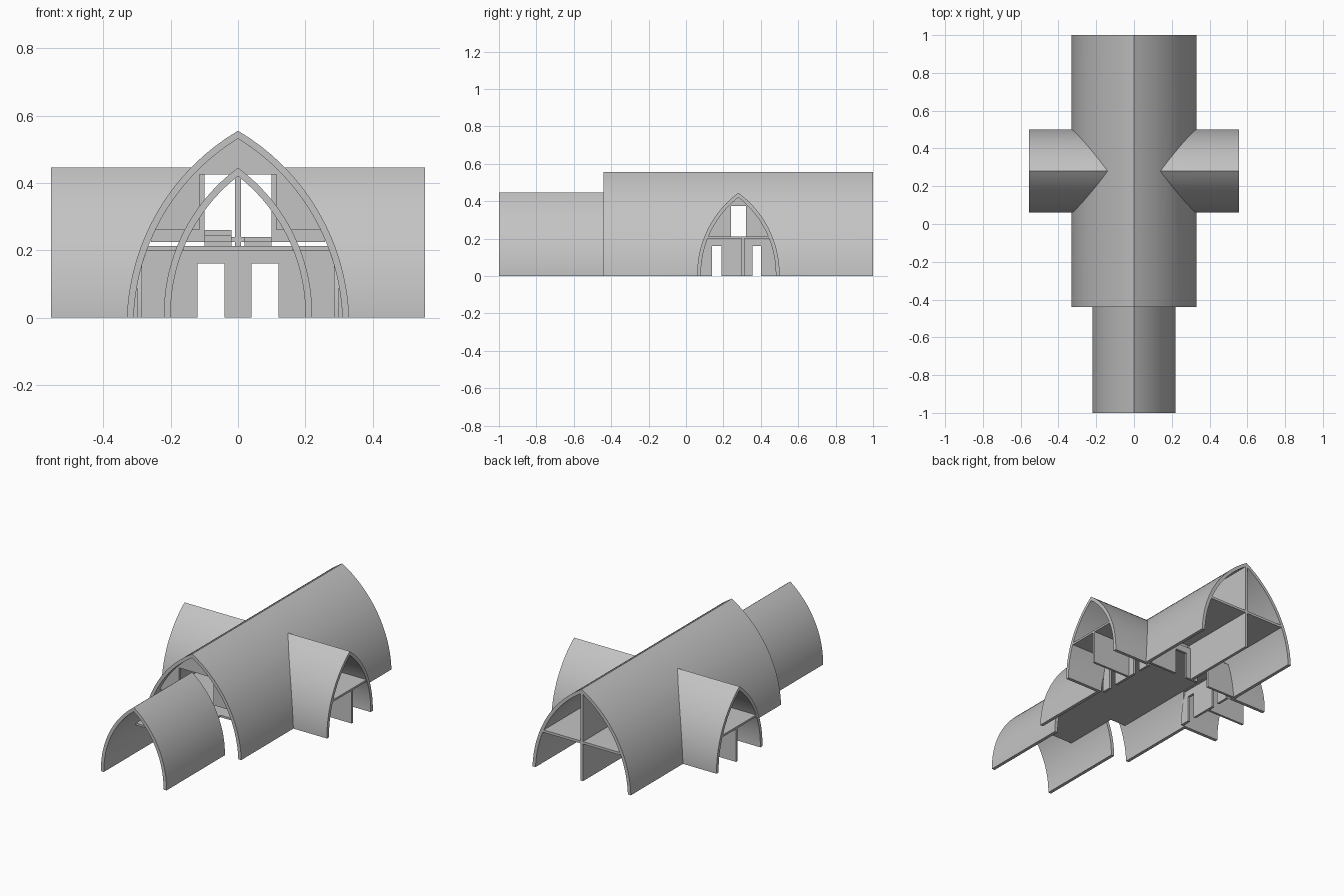
import bpy, bmesh, math
from mathutils import Matrix, Vector

if "Cube" in bpy.data.objects:
    bpy.data.objects.remove(bpy.data.objects["Cube"])

grey = bpy.data.materials.new("plain_grey")
grey.diffuse_color = (0.55, 0.55, 0.55, 1)
grey.use_nodes = True
grey.node_tree.nodes["Principled BSDF"].inputs["Base Color"].default_value = grey.diffuse_color

T = 0.02  # shell thickness
# pointed arch arcs: (centre offset, centre height, radius)
MAIN = (-0.341, -0.0234, 0.6714)
SMALL = (-0.32, 0.01, 0.5401)


def half_width(arch, z, inset=0.0):
    a, b, r = arch
    return a + math.sqrt(max((r - inset) ** 2 - (z - b) ** 2, 0))


def apex(arch, inset=0.0):
    a, b, r = arch
    return b + math.sqrt((r - inset) ** 2 - a * a)


def arch_points(arch, inset, z0=0.0, z1=None, n=24):
    """Closed outline of the arch between two heights, right base to left base."""
    top = apex(arch, inset)
    z1 = top if z1 is None else z1
    zs = [z0 + (z1 - z0) * i / n for i in range(n + 1)]
    right = [(half_width(arch, z, inset), z) for z in zs]
    left = [(-x, z) for x, z in reversed(right)]
    if abs(z1 - top) < 1e-6:
        right[-1] = (0, top)
        left = left[1:]
    return right + left


def prism(name, pts, d0, d1, side=False, centre=0.0):
    """Extrude an outline along y, or along x when side is set."""
    bm = bmesh.new()

    def place(u, z, d):
        return (d, centre + u, z) if side else (centre + u, d, z)
    rings = [[bm.verts.new(place(u, z, d)) for u, z in pts] for d in (d0, d1)]
    bm.faces.new(rings[0])
    bm.faces.new(rings[1])
    n = len(pts)
    for i in range(n):
        j = (i + 1) % n
        bm.faces.new((rings[0][i], rings[0][j], rings[1][j], rings[1][i]))
    bmesh.ops.recalc_face_normals(bm, faces=bm.faces)
    me = bpy.data.meshes.new(name)
    bm.to_mesh(me)
    bm.free()
    me.materials.append(grey)
    ob = bpy.data.objects.new(name, me)
    bpy.context.collection.objects.link(ob)
    return ob


def box(name, x0, x1, y0, y1, z0, z1):
    return prism(name, [(x0, z0), (x1, z0), (x1, z1), (x0, z1)], y0, y1)


def cut(ob, cutters):
    for c in cutters:
        m = ob.modifiers.new("cut", 'BOOLEAN')
        m.operation = 'DIFFERENCE'
        m.solver = 'EXACT'
        m.object = c
        bpy.context.view_layer.objects.active = ob
        bpy.ops.object.modifier_apply(modifier=m.name)
        bpy.data.objects.remove(c)
    return ob


def shell(name, arch, d0, d1, side=False, centre=0.0):
    outer = arch_points(arch, 0)
    inner = arch_points(arch, T)
    return prism(name, outer + inner[::-1], d0, d1, side, centre)


def smooth(ob):
    bpy.ops.object.select_all(action='DESELECT')
    ob.select_set(True)
    bpy.context.view_layer.objects.active = ob
    bpy.ops.object.shade_smooth_by_angle(angle=math.radians(25))


CY = 0.28  # transept centre line

# vaulted shells
main = shell("main_vault", MAIN, -0.44, 1.0)
cut(main, [prism("cutter", arch_points(SMALL, T, -0.05), -0.7, 0.7, True, CY)])
smooth(main)
smooth(shell("front_vault", SMALL, -1.0, -0.44))
for s, label in ((1, "right"), (-1, "left")):
    wing = shell(label + "_wing_vault", SMALL, s * 0.05, s * 0.555, True, CY)
    cut(wing, [prism("cutter", arch_points(MAIN, T, -0.05), -0.6, 1.2)])
    smooth(wing)

# upper floors
wm = half_width(MAIN, 0.206, T)
ws = half_width(SMALL, 0.206, T)
wr = half_width(MAIN, 0.232, T)
box("hall_floor", -wm, wm, -0.4, 0.5, 0.2, 0.212)
box("rear_floor", -wr, wr, 0.5, 1.0, 0.225, 0.24)
box("front_floor", -ws, ws, -0.75, -0.4, 0.2, 0.212)
for s, label in ((1, "right"), (-1, "left")):
    x0, x1 = sorted((s * 0.27, s * 0.555))
    box(label + "_wing_floor", x0, x1, CY - ws, CY + ws, 0.2, 0.212)

# partition along the rear rooms, below and above the floor
box("rear_lower_partition", -0.009, 0.009, 0.5, 1.0, 0, 0.225)
box("rear_upper_partition", -0.009, 0.009, 0.5, 1.0, 0.24, apex(MAIN, T) + 0.008)

# rear cross walls with doors
low = prism("rear_door_wall", arch_points(MAIN, T, 0, 0.2, 8), 0.5, 0.515)
cut(low, [box("cutter", s * 0.08 - 0.04, s * 0.08 + 0.04, 0.4, 0.6, -0.1, 0.16) for s in (1, -1)])
up = prism("rear_upper_wall", arch_points(MAIN, T, 0.24), 0.5, 0.515)
cut(up, [box("cutter", -0.1, 0.1, 0.4, 0.6, 0.2, 0.425)])

# front gable wall above the hall floor
gable = prism("front_gable_wall", arch_points(MAIN, T, 0.26), -0.4, -0.385)
cut(gable, [box("cutter", -0.115, 0.115, -0.5, -0.3, 0.2, 0.425)])

# wing walls: doors below, opening above, and a dividing wall
for s, label in ((1, "right"), (-1, "left")):
    d0, d1 = sorted((s * 0.285, s * 0.3))
    w = prism(label + "_wing_door_wall", arch_points(SMALL, T, 0, 0.2, 8), d0, d1, True, CY)
    cut(w, [box("cutter", d0 - 0.1, d1 + 0.1, a, b, -0.1, 0.16)
            for a, b in ((0.14, 0.19), (0.355, 0.4))])
    u = prism(label + "_wing_upper_wall", arch_points(SMALL, T, 0.212), d0, d1, True, CY)
    cut(u, [box("cutter", d0 - 0.1, d1 + 0.1, 0.24, 0.32, 0.2, 0.375)])
    x0, x1 = sorted((s * 0.3, s * 0.555))
    box(label + "_wing_partition", x0, x1, 0.298, 0.312, 0, 0.2)

# short stairs between floor levels
for i in range(3):
    z = 0.212 + i * 0.016
    box("front_step_%d" % i, -0.1, -0.02, -0.45 + i * 0.03, -0.36, z, z + 0.016)
for i in range(2):
    z = 0.212 + i * 0.014
    box("rear_step_%d" % i, 0.02, 0.1, 0.44 + i * 0.03, 0.5, z, z + 0.014)
